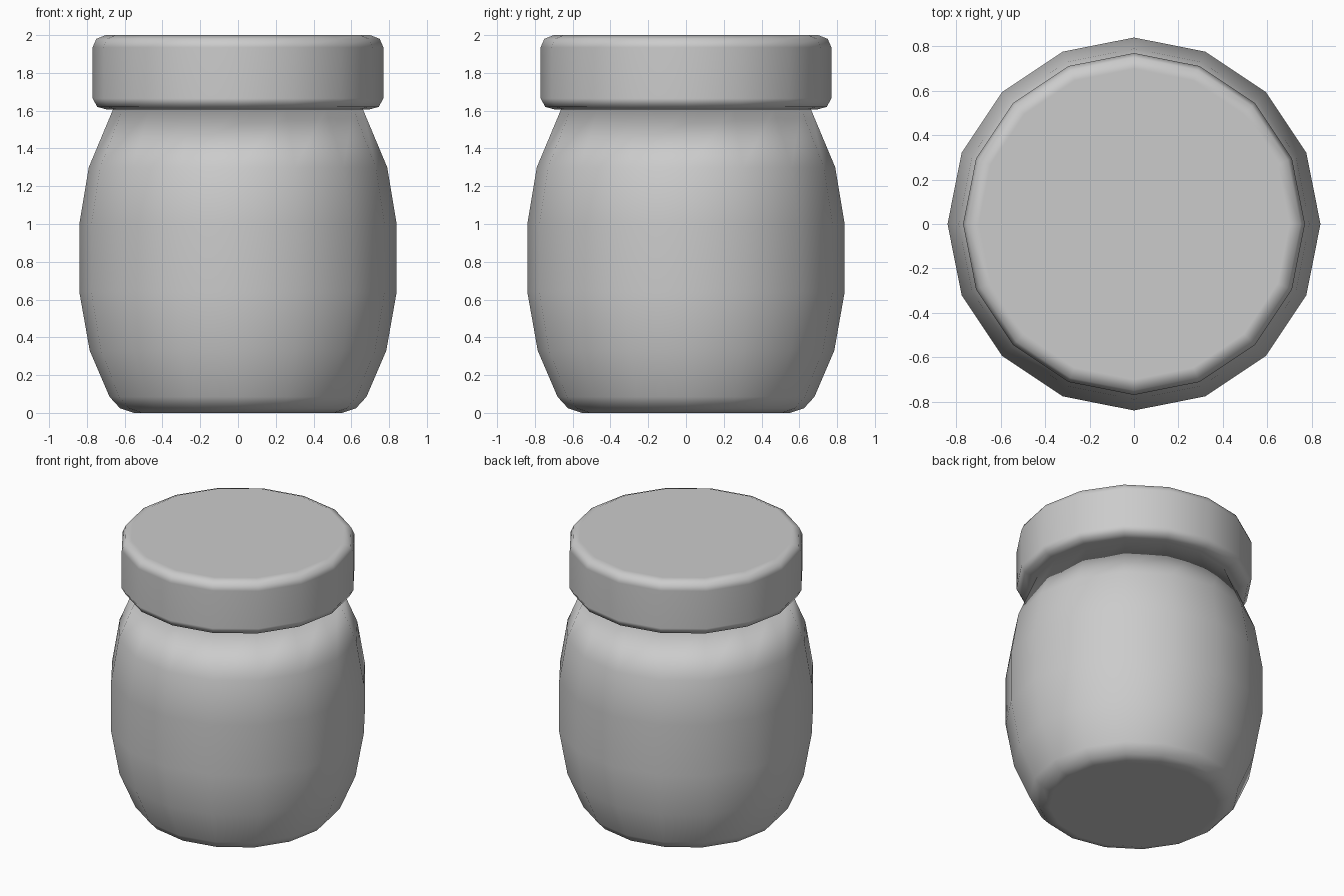
import bpy, bmesh, math

if "Cube" in bpy.data.objects:
    bpy.data.objects.remove(bpy.data.objects["Cube"])

SIDES = 16


def lathe(name, profile):
    """Revolve (radius, height) points into a capped, smooth-shaded solid."""
    bm = bmesh.new()
    rings = []
    for r, z in profile:
        rings.append([bm.verts.new((r * math.cos(2 * math.pi * i / SIDES),
                                    r * math.sin(2 * math.pi * i / SIDES), z))
                      for i in range(SIDES)])
    for a, b in zip(rings, rings[1:]):
        for i in range(SIDES):
            j = (i + 1) % SIDES
            bm.faces.new((a[i], a[j], b[j], b[i])).smooth = True
    # flat end caps
    for ring in (rings[0][::-1], rings[-1]):
        bm.faces.new(ring).smooth = True
    bmesh.ops.recalc_face_normals(bm, faces=bm.faces)
    mesh = bpy.data.meshes.new(name)
    bm.to_mesh(mesh)
    bm.free()
    obj = bpy.data.objects.new(name, mesh)
    bpy.context.collection.objects.link(obj)
    # weighted normals keep the large caps flat with soft rims
    mod = obj.modifiers.new("soft_rims", 'WEIGHTED_NORMAL')
    mod.weight = 60
    return obj


# Bulging jar body, its neck ending just inside the lid
lathe("jar_body", [(0.55, 0.0), (0.625, 0.025), (0.68, 0.085), (0.785, 0.33),
                   (0.84, 0.64), (0.84, 1.0), (0.79, 1.3), (0.66, 1.61)])

# Screw lid with rounded rims
lathe("lid", [(0.69, 1.605), (0.745, 1.62), (0.77, 1.665),
              (0.77, 1.935), (0.75, 1.98), (0.70, 2.0)])
